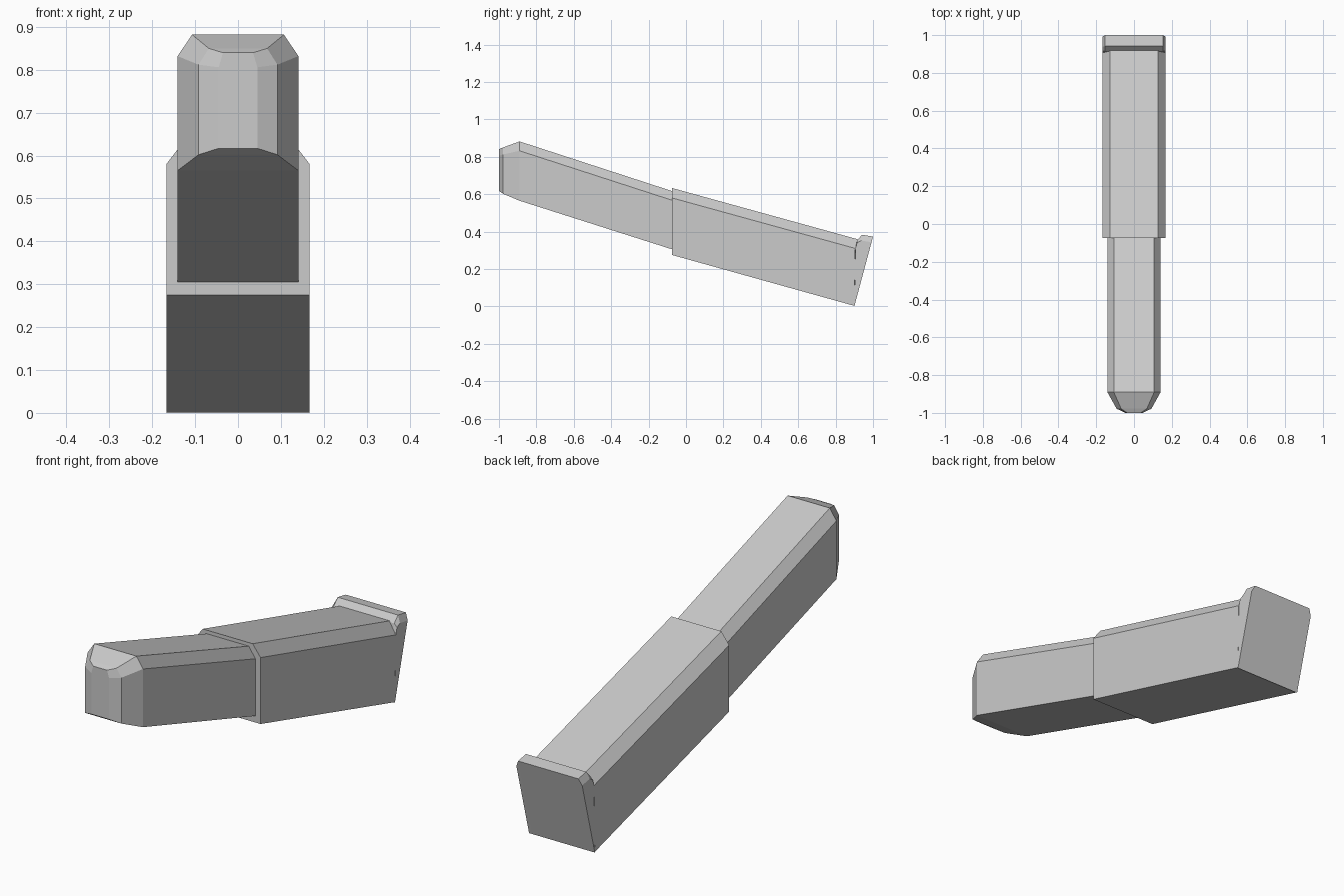
import bpy
import bmesh

cube = bpy.data.objects.get("Cube")
if cube:
    bpy.data.objects.remove(cube, do_unlink=True)

grey = bpy.data.materials.new("light grey")
grey.use_nodes = True
colour = (0.6, 0.6, 0.6, 1)
grey.diffuse_color = colour
grey.node_tree.nodes["Principled BSDF"].inputs["Base Color"].default_value = colour


def loft(name, rings):
    """Skin a row of matching closed rings and cap both ends."""
    bm = bmesh.new()
    loops = [[bm.verts.new(p) for p in ring] for ring in rings]
    for a, b in zip(loops, loops[1:]):
        for i in range(len(a)):
            j = (i + 1) % len(a)
            bm.faces.new((a[i], a[j], b[j], b[i]))
    bm.faces.new(loops[0])
    bm.faces.new(loops[-1])
    bmesh.ops.recalc_face_normals(bm, faces=bm.faces[:])
    mesh = bpy.data.meshes.new(name)
    bm.to_mesh(mesh)
    bm.free()
    mesh.materials.append(grey)
    obj = bpy.data.objects.new(name, mesh)
    bpy.context.collection.objects.link(obj)
    return obj


def section(half, flat, bottom, shoulder, top):
    """Box section with chamfered top edges; levels are (y, z) pairs."""
    right = [(half, *bottom), (half, *shoulder), (flat, *top)]
    return right + [(-x, y, z) for x, y, z in reversed(right)]


def upright(y, half, flat, bottom, shoulder, top):
    return section(half, flat, (y, bottom), (y, shoulder), (y, top))


# Slim front arm with a rounded, tapering nose; its rear is tucked in the body
loft("front_arm", [
    upright(-1.0, 0.045, 0.035, 0.617, 0.806, 0.84),
    upright(-0.978, 0.092, 0.068, 0.602, 0.812, 0.85),
    upright(-0.89, 0.141, 0.107, 0.565, 0.832, 0.882),
    upright(-0.03, 0.141, 0.107, 0.291, 0.553, 0.602),
])

# Wider rear body
loft("rear_body", [
    upright(-0.075, 0.167, 0.127, 0.275, 0.58, 0.633),
    section(0.167, 0.127, (0.9, 0.003), (0.905, 0.31), (0.925, 0.357)),
])

# Slanted end plate with a raised lip and clipped upper corners
inner = [(0.9, 0), (0.906, 0.31), (0.915, 0.355), (0.942, 0.383), (1, 0.373)]
outer = [(0.9, 0), (0.906, 0.31), (0.915, 0.34), (0.937, 0.352), (0.992, 0.343)]
loft("end_plate", [[(x, y, z) for y, z in profile] for x, profile in (
    (-0.167, outer), (-0.153, inner), (0.153, inner), (0.167, outer))])
